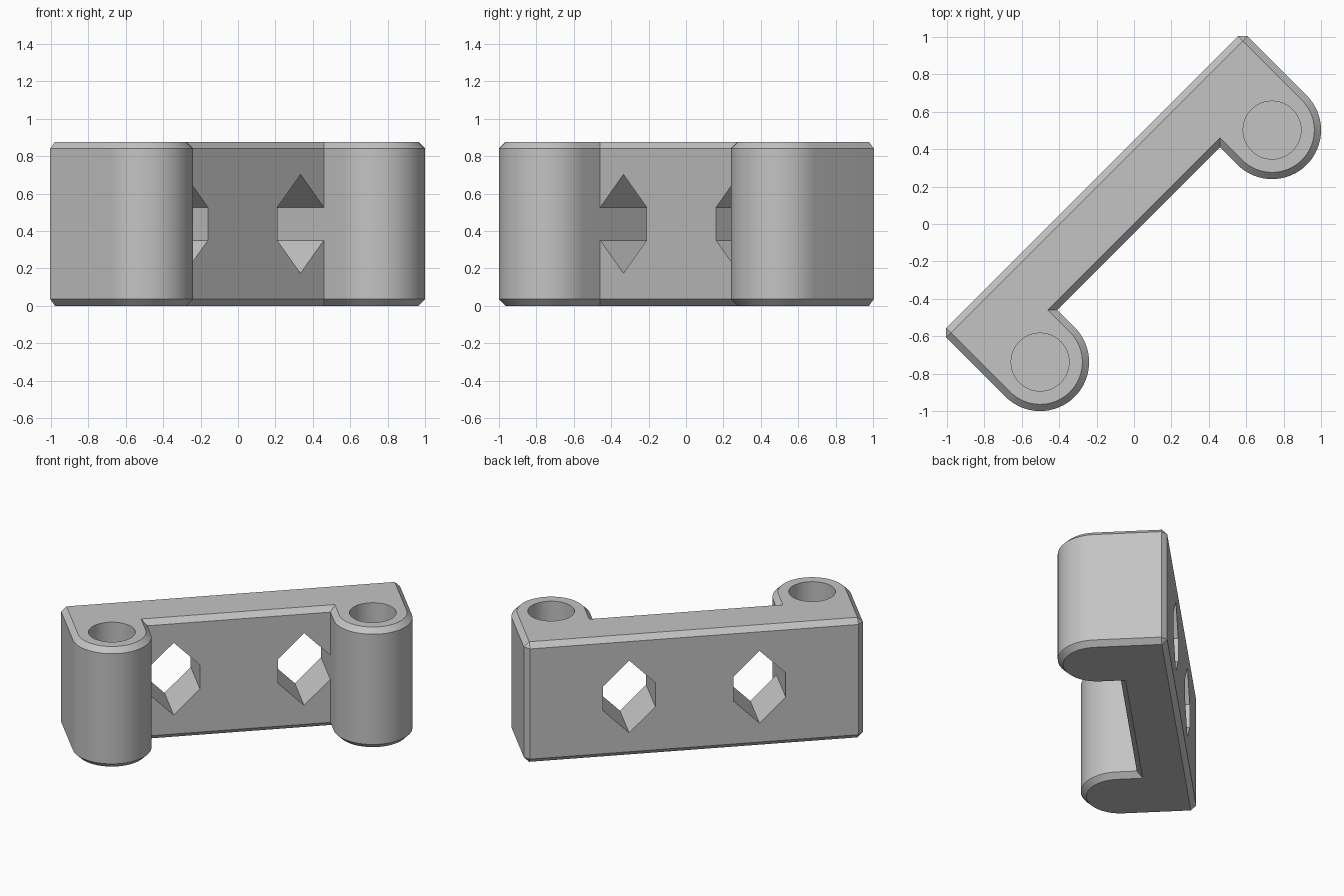
import bpy, bmesh
from math import pi, cos, sin, sqrt

if "Cube" in bpy.data.objects:
    bpy.data.objects.remove(bpy.data.objects["Cube"], do_unlink=True)

HEIGHT, BEVEL = 0.877, 0.036
END, BACK, WALL = 1.139, -0.317, 0.035     # bar limits: along, rear, front
BOSS_U, BOSS_V, BOSS_R = 0.877, 0.167, 0.262
HOLE_R, HOLE_FLOOR = 0.155, 0.11
WINDOW_U, WINDOW_W = 0.438, 0.176

grey = bpy.data.materials.new("plain_grey")
grey.use_nodes = True
colour = (0.55, 0.55, 0.55, 1)
grey.diffuse_color = colour
grey.node_tree.nodes["Principled BSDF"].inputs["Base Color"].default_value = colour


def place(u, v, z):
    """Bar coordinates (along, forward, up) turned onto the diagonal."""
    return ((u + v) / sqrt(2), (u - v) / sqrt(2), z)


def loft(name, rings):
    """Closed solid through rings of matching points."""
    bm = bmesh.new()
    rows = [[bm.verts.new(p) for p in ring] for ring in rings]
    for a, b in zip(rows, rows[1:]):
        for i in range(len(a)):
            j = (i + 1) % len(a)
            bm.faces.new((a[i], a[j], b[j], b[i]))
    bm.faces.new(rows[0])
    bm.faces.new(rows[-1])
    bmesh.ops.remove_doubles(bm, verts=bm.verts[:], dist=0.0001)
    bmesh.ops.recalc_face_normals(bm, faces=bm.faces[:])
    mesh = bpy.data.meshes.new(name)
    bm.to_mesh(mesh)
    bm.free()
    mesh.materials.append(grey)
    obj = bpy.data.objects.new(name, mesh)
    bpy.context.collection.objects.link(obj)
    return obj


def outline(inset, z):
    """Bar with a round boss at each end, shrunk by inset."""
    corner = BEVEL - inset
    r = BOSS_R - inset
    half = [(BOSS_U - BOSS_R + inset, WALL - inset)]
    for i in range(33):
        a = pi * (1 - i / 32)
        half.append((BOSS_U + r * cos(a), BOSS_V + r * sin(a)))
    half += [(END - inset, BACK + inset + corner),
             (END - inset - corner, BACK + inset)]
    full = half + [(-u, v) for u, v in reversed(half)]
    return [place(u, v, z) for u, v in full]


# Bevelled body
bracket = loft("bracket", [outline(BEVEL, 0), outline(0, BEVEL),
                           outline(0, HEIGHT - BEVEL), outline(BEVEL, HEIGHT)])

# Cutters: blind pin holes and pointed windows
cutters = []
for side in (-1, 1):
    circle = [(side * BOSS_U + HOLE_R * cos(2 * pi * i / 48),
               BOSS_V + HOLE_R * sin(2 * pi * i / 48)) for i in range(48)]
    cutters.append(loft("pin_hole_cutter", [[place(u, v, z) for u, v in circle]
                                            for z in (HOLE_FLOOR, HEIGHT + 0.1)]))
    w = WINDOW_W
    hexagon = [(0, w * 1.5), (w, w / 2), (w, -w / 2),
               (0, -w * 1.5), (-w, -w / 2), (-w, w / 2)]
    cutters.append(loft("window_cutter", [
        [place(side * WINDOW_U + u, v, HEIGHT / 2 + z) for u, z in hexagon]
        for v in (BACK - 0.1, WALL + 0.02)]))

bpy.ops.object.select_all(action='DESELECT')
bpy.context.view_layer.objects.active = bracket
bracket.select_set(True)
for cutter in cutters:
    cutter.hide_render = True
    mod = bracket.modifiers.new("cut", 'BOOLEAN')
    mod.operation = 'DIFFERENCE'
    mod.solver = 'EXACT'
    mod.object = cutter
    bpy.ops.object.modifier_apply(modifier=mod.name)
    bpy.data.objects.remove(cutter, do_unlink=True)

bpy.ops.object.shade_smooth_by_angle(angle=pi / 6)
